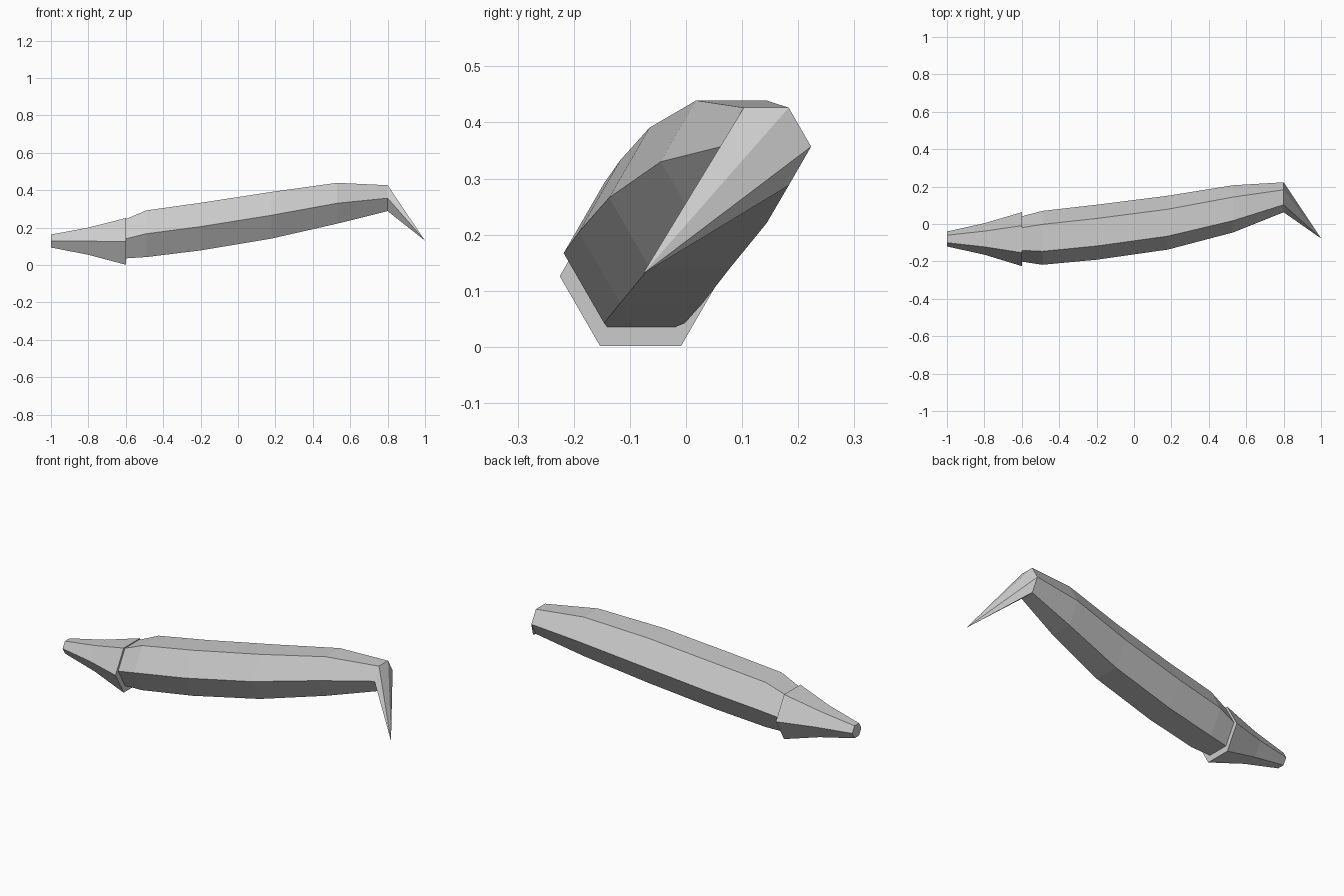
import bpy
import bmesh
import math

if "Cube" in bpy.data.objects:
    bpy.data.objects.remove(bpy.data.objects["Cube"])

grey = bpy.data.materials.new("light_grey")
grey.diffuse_color = (0.6, 0.6, 0.6, 1.0)
grey.use_nodes = True
grey.node_tree.nodes["Principled BSDF"].inputs["Base Color"].default_value = grey.diffuse_color


def hex_loft(name, stations, tip=None):
    """Loft regular hexagons (x, centre y, centre z, radius) along x, ending flat or in a point."""
    bm = bmesh.new()
    rings = []
    for x, cy, cz, r in stations:
        rings.append([bm.verts.new((x, cy + r * math.cos(k * math.pi / 3),
                                    cz + r * math.sin(k * math.pi / 3)))
                      for k in range(6)])
    for a, b in zip(rings, rings[1:]):
        for k in range(6):
            j = (k + 1) % 6
            bm.faces.new((a[k], a[j], b[j], b[k]))
    bm.faces.new(rings[0])
    if tip:
        point = bm.verts.new(tip)
        for k in range(6):
            bm.faces.new((rings[-1][k], rings[-1][(k + 1) % 6], point))
    else:
        bm.faces.new(rings[-1])
    bmesh.ops.recalc_face_normals(bm, faces=bm.faces)
    mesh = bpy.data.meshes.new(name)
    bm.to_mesh(mesh)
    bm.free()
    mesh.materials.append(grey)
    obj = bpy.data.objects.new(name, mesh)
    bpy.context.collection.objects.link(obj)
    return obj


# Tapered collar at the narrow end
hex_loft("collar", [
    (-1.0, -0.08, 0.128, 0.04),
    (-0.8, -0.08, 0.127, 0.084),
    (-0.6, -0.081, 0.126, 0.144),
])

# Curved body ending in a bent spike
hex_loft("body_and_spike", [
    (-0.601, -0.08, 0.14, 0.121),
    (-0.49, -0.074, 0.167, 0.144),
    (-0.20, -0.044, 0.205, 0.147),
    (0.18, 0.007, 0.266, 0.144),
    (0.53, 0.081, 0.33, 0.126),
    (0.80, 0.143, 0.357, 0.08),
], tip=(1.0, -0.077, 0.13))
